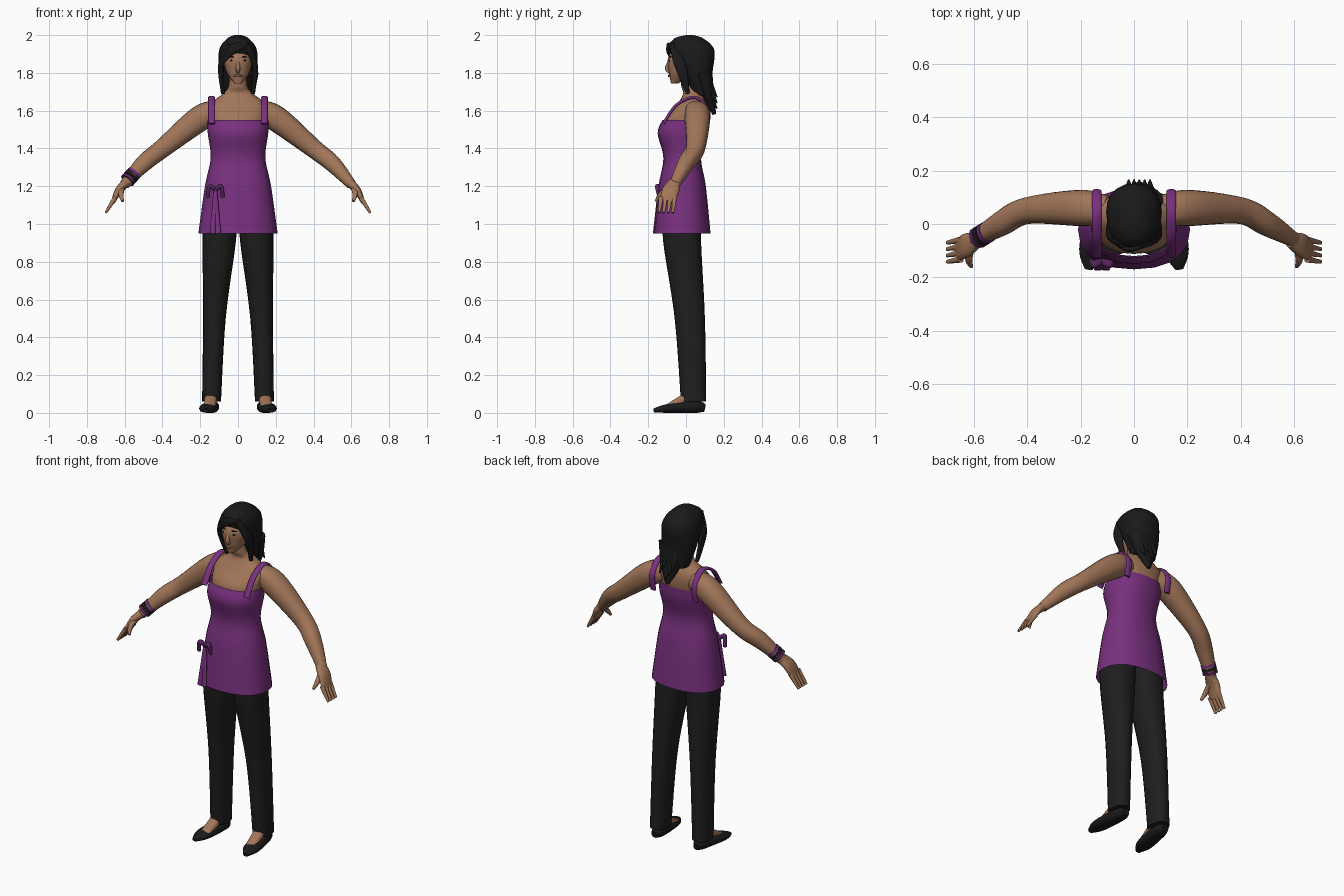
import bpy, bmesh, math
from mathutils import Vector

SIDES = 20
STEPS = 6
SQUARENESS = 2.3

default_cube = bpy.data.objects.get("Cube")
if default_cube:
    bpy.data.objects.remove(default_cube, do_unlink=True)


def material(name, red, green, blue):
    mat = bpy.data.materials.new(name)
    mat.use_nodes = True
    color = (red, green, blue, 1)
    mat.diffuse_color = color
    shader = mat.node_tree.nodes["Principled BSDF"]
    shader.inputs["Base Color"].default_value = color
    return mat


skin = material("warm skin", .36, .18, .1)
purple = material("purple cloth", .19, .03, .21)
trim = material("dark purple trim", .1, .02, .12)
black = material("black hair and shoes", .01, .01, .01)
charcoal = material("charcoal trousers", .013, .013, .013)
lip_color = material("muted lips", .24, .09, .06)


def ease(before, start, end, after, t):
    """Smooth curve between two control values."""
    slope = end - before
    bend = 2 * before - 5 * start + 4 * end - after
    twist = 3 * (start - end) + after - before
    return start + t * (slope + t * (bend + t * twist)) / 2


def smooth_path(controls):
    """Fill in rows between the control rows."""
    padded = [controls[0], *controls, controls[-1]]
    rows = []
    for i in range(len(controls) - 1):
        for step in range(STEPS):
            rows.append([ease(*values, step / STEPS)
                         for values in zip(*padded[i:i + 4])])
    rows.append(controls[-1])
    return rows


def outline():
    """Unit cross-section, slightly squarer than a circle."""
    for i in range(SIDES):
        angle = math.tau * i / SIDES
        c, s = math.cos(angle), math.sin(angle)
        yield (math.copysign(abs(c) ** (2 / SQUARENESS), c),
               math.copysign(abs(s) ** (2 / SQUARENESS), s))


def sweep(name, mat, *controls, across=None, side=1, capped=True):
    """Sweep through x, y, z, width radius and optional depth radius.
    Rings stay level unless a width direction is given by 'across'."""
    rows = smooth_path([(*point[:4], point[-1]) for point in controls])
    centers = [Vector((side * row[0], row[1], row[2])) for row in rows]
    last = len(rows) - 1
    bm = bmesh.new()
    loops = []
    for i, (center, row) in enumerate(zip(centers, rows)):
        u, v = Vector((1, 0, 0)), Vector((0, 1, 0))
        if across:
            tangent = (centers[min(i + 1, last)] - centers[max(i - 1, 0)]).normalized()
            u = Vector(across)
            u = (u - tangent * u.dot(tangent)).normalized()
            v = tangent.cross(u)
        loops.append([bm.verts.new(center + u * row[3] * c + v * row[4] * s)
                      for c, s in outline()])
    for low, high in zip(loops, loops[1:]):
        for i in range(SIDES):
            bm.faces.new((low[i - 1], low[i], high[i], high[i - 1])).smooth = True
    if capped:
        bm.faces.new(loops[0])
        bm.faces.new(loops[-1])
    bmesh.ops.recalc_face_normals(bm, faces=bm.faces)
    mesh = bpy.data.meshes.new(name)
    bm.to_mesh(mesh)
    bm.free()
    mesh.materials.append(mat)
    obj = bpy.data.objects.new(name, mesh)
    bpy.context.collection.objects.link(obj)


sideways, forward, upward = (1, 0, 0), (0, 1, 0), (0, 0, 1)

# Shoulders, neck and head
sweep("neck_and_chest", skin, (0, -.01, 1.45, .13, .09), (0, 0, 1.55, .15, .11),
      (0, .03, 1.63, .15, .08), (0, .035, 1.69, .08, .05),
      (0, .025, 1.73, .05), (0, .02, 1.82, .05))
sweep("head", skin, (0, -.06, 1.745, .02), (0, -.02, 1.8, .06, .07),
      (0, 0, 1.88, .075, .095), (0, .02, 1.97, .04, .06))
sweep("nose", skin, (0, -.085, 1.87, .007), (0, -.1, 1.825, .012),
      (0, -.085, 1.805, .01), across=sideways)
sweep("lips", lip_color, (-.025, -.08, 1.785, .003), (0, -.088, 1.785, .008),
      (.025, -.08, 1.785, .003), across=upward)

# Tunic with a fitted waist and flared hem
sweep("tunic", purple, (0, -.02, .95, .21, .15), (0, -.02, 1.2, .175, .125),
      (0, -.02, 1.35, .145, .1), (0, -.02, 1.48, .16, .13),
      (0, -.005, 1.55, .16, .12), capped=False)

# Hair: crown, swept fringe, tail and loose ends
sweep("hair_crown", black, (0, .08, 1.68, .07, .05), (0, .06, 1.8, .1, .08),
      (0, .03, 1.92, .1, .12), (0, .015, 1.98, .06, .08), (0, .02, 2, .02))
sweep("fringe", black, (.06, -.065, 1.94, .01), (-.02, -.095, 1.93, .025, .01),
      (-.09, -.05, 1.85, .01), across=upward)
sweep("hair_tail", black, (.02, .09, 1.8, .09, .05), (.02, .12, 1.68, .06, .03),
      (.02, .15, 1.58, .01), across=sideways)
for i in range(5):
    x, z = .02 * (i - 1), 1.7 - .03 * (i % 3)
    sweep("loose_hair_end", black, (x, .12, z + .05, .02), (x, .165, z - .03, .003),
          across=sideways)

# Parts that come in pairs
for side, label in ((1, "left_"), (-1, "right_")):
    sweep(label + "arm", skin, (.1, .05, 1.6, .055), (.2, .06, 1.56, .068),
          (.4, .05, 1.4, .05), (.5, 0, 1.32, .045), (.6, -.06, 1.21, .027),
          across=forward, side=side)
    sweep(label + "palm", skin, (.59, -.06, 1.22, .03, .025),
          (.63, -.08, 1.18, .045, .02), (.66, -.1, 1.12, .04, .012),
          across=forward, side=side)
    for i in range(4):
        y = -.06 - .024 * i
        sweep(label + "finger", skin, (.65, y, 1.14, .013), (.7, y - .01, 1.06, .007),
              across=forward, side=side)
    sweep(label + "thumb", skin, (.61, -.08, 1.2, .015), (.62, -.13, 1.16, .014),
          (.61, -.16, 1.12, .007), across=sideways, side=side)

    sweep(label + "trouser_leg", charcoal, (.095, -.02, 1.05, .09, .1),
          (.1, -.02, .9, .088, .1), (.125, .02, .5, .06, .08),
          (.14, .04, .06, .05, .067), side=side)
    sweep(label + "foot", skin, (.14, .05, .1, .035), (.15, -.1, .03, .03, .015),
          across=sideways, side=side)
    sweep(label + "shoe", black, (.14, .1, .025, .02), (.14, .05, .032, .04, .032),
          (.16, -.1, .023, .046, .023), (.17, -.17, .013, .015, .01),
          across=sideways, side=side)

    strap_path = ((-.12, 1.53), (-.05, 1.63), (.05, 1.67), (.12, 1.6), (.11, 1.5))
    sweep(label + "strap", purple, *[(.14, y, z, .018, .008) for y, z in strap_path],
          across=sideways, side=side)
    sweep(label + "front_lock", black, (.04, -.07, 1.95, .02),
          (.09, -.03, 1.84, .03, .015), (.08, .01, 1.69, .01),
          across=forward, side=side)
    for detail, z, radius in (("eye", 1.865, .006), ("eyebrow", 1.885, .004)):
        sweep(label + detail, black, (.02, -.09, z, .002), (.033, -.086, z, radius),
              (.047, -.077, z, .002), across=upward, side=side)

    # Bow and hanging ribbons at the right hip
    hip, knot = -.12, 1.18
    sweep("bow_loop", trim, (hip, -.14, knot, .012),
          (hip + side * .03, -.15, knot + .02, .015, .01),
          (hip + side * .04, -.14, knot - .04, .01), across=forward)
    sweep("bow_ribbon", purple, (hip, -.14, knot, .01),
          (hip + side * .015, -.17, .95, .015, .005), across=sideways)

# Stacked bangles on the right wrist
upper, lower = Vector((-.55, -.03, 1.27)), Vector((-.59, -.055, 1.225))
for i, mat in enumerate((purple, charcoal, trim)):
    sweep("bangle", mat, (*upper.lerp(lower, i / 3), .04),
          (*upper.lerp(lower, (i + .7) / 3), .04), across=forward)
